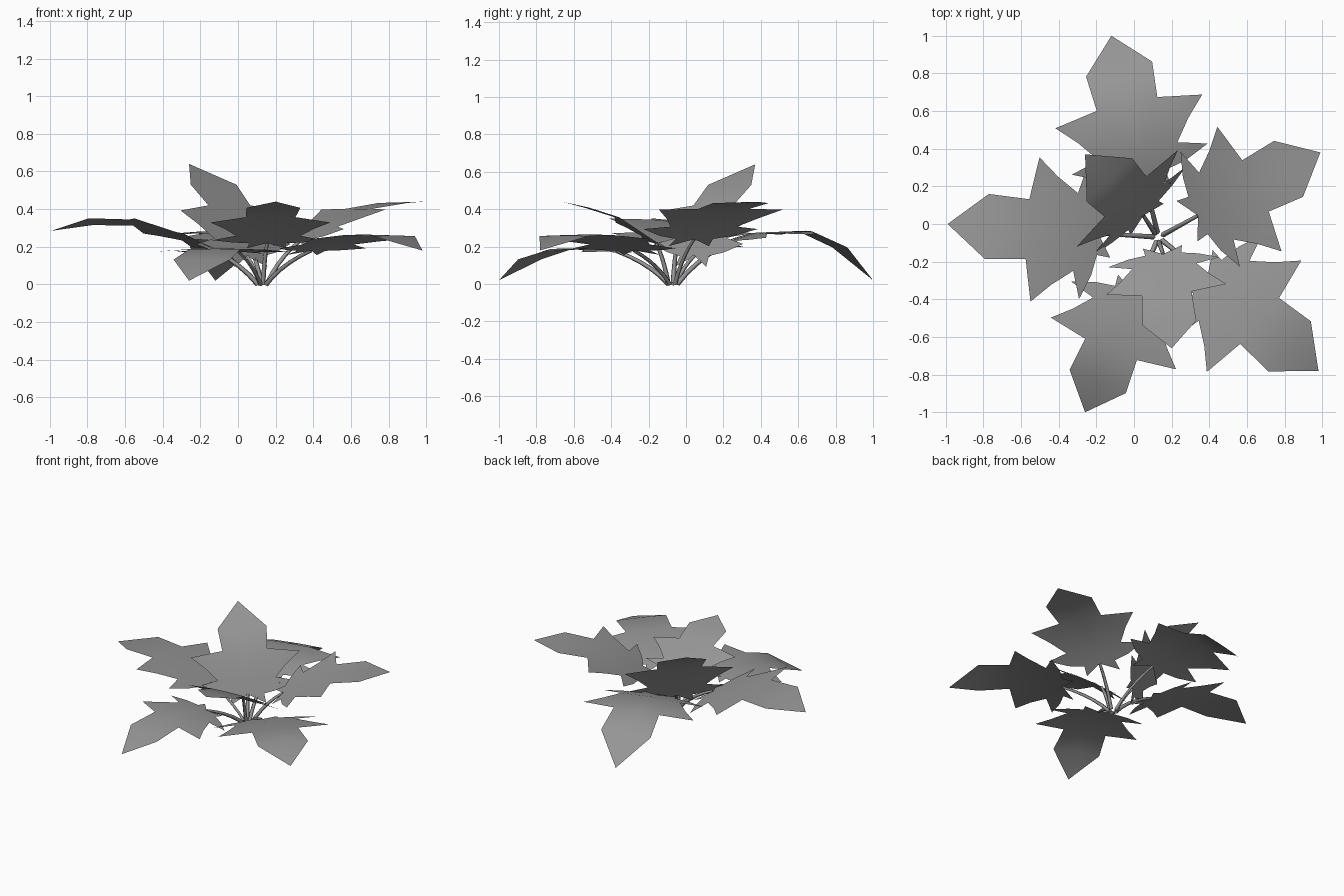
import bpy, bmesh
from mathutils import Vector

cube = bpy.data.objects.get("Cube")
if cube:
    bpy.data.objects.remove(cube, do_unlink=True)

GREY = (0.3, 0.3, 0.3, 1)
mat = bpy.data.materials.new("plain_grey")
mat.use_nodes = True
mat.diffuse_color = GREY
mat.node_tree.nodes["Principled BSDF"].inputs["Base Color"].default_value = GREY

ROOT = Vector((0.13, -0.07, 0))
RIB = (0, 0.14, 0.47, 0.74, 1)          # stations along the midrib

# Half outline of one blade, cut into patches that share the midrib
PATCHES = [
    [(0, 0), (-0.09, 0.13), (0, 0.12)],
    [(0, 0), (0, 0.12), (0.03, 0.235), (0.1, 0.37), (0.15, 0.215), (0.14, 0)],
    [(0.14, 0), (0.15, 0.215), (0.29, 0.3), (0.42, 0.4), (0.47, 0.165), (0.47, 0)],
    [(0.47, 0), (0.47, 0.165), (0.74, 0.18), (0.74, 0)],
    [(0.74, 0), (0.74, 0.18), (1, 0)],
]


def interp(u, values):
    """Piecewise linear value at midrib position u, extended past the ends."""
    i = 0
    while i < 3 and u > RIB[i + 1]:
        i += 1
    f = (u - RIB[i]) / (RIB[i + 1] - RIB[i])
    return values[i] + f * (values[i + 1] - values[i])


def add_object(name, mesh):
    obj = bpy.data.objects.new(name, mesh)
    bpy.context.collection.objects.link(obj)
    mesh.materials.clear()
    mesh.materials.append(mat)
    for p in mesh.polygons:
        p.use_smooth = True


def leaf(name, attach, tip, heights, width=0.95, droop=0.1, roll=0, reach=RIB):
    """Lobed blade running from attach to tip, bent to the given heights."""
    a, t = Vector((*attach, 0)), Vector((*tip, 0))
    along = t - a
    side = Vector((-along.y, along.x, 0)).normalized()
    bm = bmesh.new()
    for patch in PATCHES:
        for s in (1, -1):
            verts = []
            for u, v in patch:
                p = a + along * interp(u, reach) + side * (s * v * width)
                p.z = interp(u, heights) - droop * v * v + roll * s * v
                verts.append(bm.verts.new(p))
            bm.faces.new(verts if s < 0 else verts[::-1])
    bmesh.ops.remove_doubles(bm, verts=bm.verts, dist=0.0005)
    bmesh.ops.triangulate(bm, faces=bm.faces)
    for f in bm.faces:
        f.normal_update()
        if f.normal.z < 0:
            f.normal_flip()
    mesh = bpy.data.meshes.new(name)
    bm.to_mesh(mesh)
    bm.free()
    add_object(name, mesh)
    stem(name + "_stem", Vector((*attach, heights[0])), along.normalized())


def stem(name, end, direction):
    """Thin square stalk arching out from the root."""
    start = ROOT + direction * 0.025
    bend = start.lerp(end, 0.36)
    bend.z = end.z * 0.62
    curve = bpy.data.curves.new(name, "CURVE")
    curve.dimensions = "3D"
    curve.bevel_depth = 0.014
    curve.bevel_resolution = 0
    spline = curve.splines.new("POLY")
    steps = 5
    spline.points.add(steps)
    for i, pt in enumerate(spline.points):
        f = i / steps
        p = start.lerp(bend, f).lerp(bend.lerp(end, f), f)
        pt.co = (*p, 1)
        pt.radius = 1 - 0.3 * f
    temp = bpy.data.objects.new(name, curve)
    mesh = bpy.data.meshes.new_from_object(temp)
    bpy.data.objects.remove(temp)
    add_object(name, mesh)


# Spreading outer leaves
leaf("back_leaf", (0.05, 0.26), (-0.12, 1.0), (0.235, 0.275, 0.285, 0.2, 0.02), 1.0, 0.12,
     reach=(0, 0.16, 0.51, 0.76, 1))
leaf("left_leaf", (0.34, 0.045), (0.99, 0.38), (0.24, 0.3, 0.4, 0.43, 0.44), 0.93, -0.08)
leaf("front_left_leaf", (0.39, -0.28), (0.98, -0.78), (0.18, 0.215, 0.265, 0.26, 0.18), 0.97)
leaf("front_right_leaf", (0, -0.37), (-0.26, -1.0), (0.175, 0.19, 0.19, 0.135, 0.02), 0.9)
leaf("right_leaf", (-0.19, -0.05), (-0.99, 0), (0.21, 0.255, 0.33, 0.335, 0.285),
     0.96, 0.05, 0.1)

# Raised inner leaves
leaf("front_inner_leaf", (0.155, -0.16), (0.2, -0.66), (0.22, 0.26, 0.36, 0.41, 0.44),
     0.8, reach=(0, 0.12, 0.42, 0.73, 1))
leaf("back_inner_leaf", (0.05, 0.045), (-0.26, 0.37), (0.15, 0.24, 0.42, 0.53, 0.64),
     0.93, 0, reach=(0, 0.1, 0.31, 0.58, 1))
